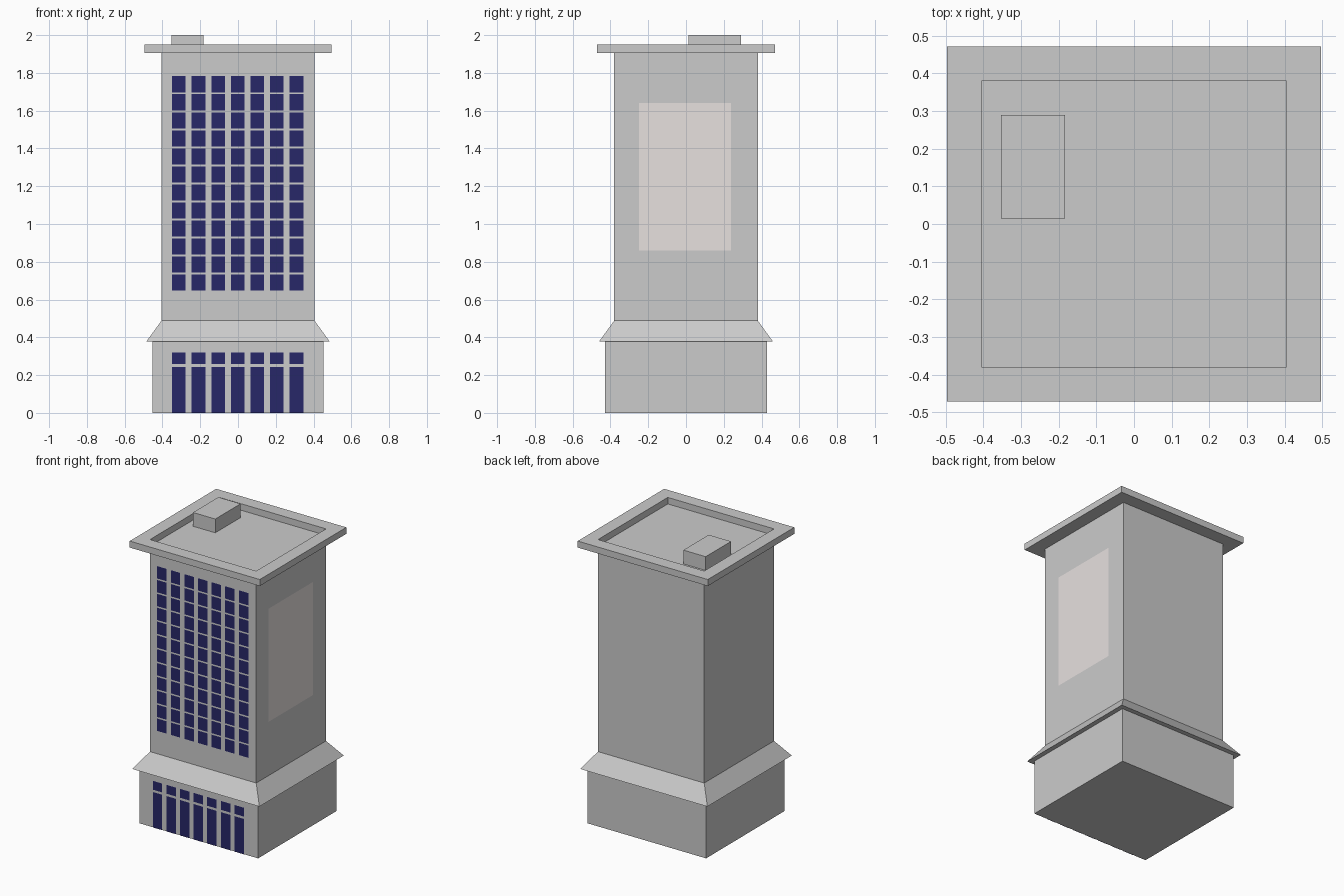
import bpy, bmesh

if "Cube" in bpy.data.objects:
    bpy.data.objects.remove(bpy.data.objects["Cube"])

TX, TY = 0.405, 0.38      # tower half width / half depth
BX, BY = 0.453, 0.428     # base half width / half depth


def finish(name, bm, mat=None):
    mesh = bpy.data.meshes.new(name)
    bm.to_mesh(mesh)
    bm.free()
    obj = bpy.data.objects.new(name, mesh)
    bpy.context.collection.objects.link(obj)
    if mat:
        mesh.materials.append(mat)
    return obj


def loft(name, rings, center=(0, 0), ring_closed=False):
    """Join rectangles (half x, half y, z); cap the ends or close into a frame."""
    bm = bmesh.new()
    cx, cy = center
    loops = [[bm.verts.new((cx + sx * hx, cy + sy * hy, z))
              for sx, sy in ((-1, -1), (1, -1), (1, 1), (-1, 1))]
             for hx, hy, z in rings]
    pairs = list(zip(loops, loops[1:]))
    if ring_closed:
        pairs.append((loops[-1], loops[0]))
    else:
        bm.faces.new(loops[0][::-1])
        bm.faces.new(loops[-1])
    for a, b in pairs:
        for i in range(4):
            j = (i + 1) % 4
            bm.faces.new((a[i], a[j], b[j], b[i]))
    bmesh.ops.recalc_face_normals(bm, faces=bm.faces)
    return finish(name, bm)


def material(name, color):
    mat = bpy.data.materials.new(name)
    mat.diffuse_color = (*color, 1)
    mat.use_nodes = True
    mat.node_tree.nodes["Principled BSDF"].inputs["Base Color"].default_value = mat.diffuse_color
    return mat


def panes(name, y, rows, mat):
    """Seven columns of front-facing panes; rows are (bottom, top)."""
    bm = bmesh.new()
    for z0, z1 in rows:
        for c in range(7):
            x0 = -0.349 + c * 0.1038
            x1 = x0 + 0.072
            bm.faces.new([bm.verts.new(p) for p in
                          ((x0, y, z0), (x1, y, z0), (x1, y, z1), (x0, y, z1))])
    return finish(name, bm, mat)


# Main masses
loft("base", [(BX, BY, 0), (BX, BY, 0.38)])
loft("tower", [(TX, TY, 0), (TX, TY, 1.905)])

# Sloping skirt roof between base and tower
loft("skirt_roof", [(0.485, 0.46, 0.378), (TX, TY, 0.488)])

# Overhanging cornice frame around the sunken roof
loft("cornice", [(TX, TY, 1.905), (0.496, 0.471, 1.905),
                 (0.496, 0.471, 1.95), (TX, TY, 1.95)], ring_closed=True)

# Rooftop stair housing
loft("roof_hut", [(0.085, 0.138, 1.905), (0.085, 0.138, 2.0)], center=(-0.268, 0.152))

# Windows
glass = material("blue_glass", (0.02, 0.02, 0.14))
panes("tower_windows", -TY - 0.002,
      [(0.647 + r * 0.0955, 0.732 + r * 0.0955) for r in range(12)], glass)
panes("ground_windows", -BY - 0.002, [(0.0, 0.244), (0.26, 0.321)], glass)

# Pale panel on the right wall
bm = bmesh.new()
bm.faces.new([bm.verts.new((TX + 0.002, y, z)) for y, z in
              ((-0.25, 0.86), (0.238, 0.86), (0.238, 1.64), (-0.25, 1.64))])
finish("side_panel", bm, material("pale_panel", (0.8, 0.75, 0.74)))
